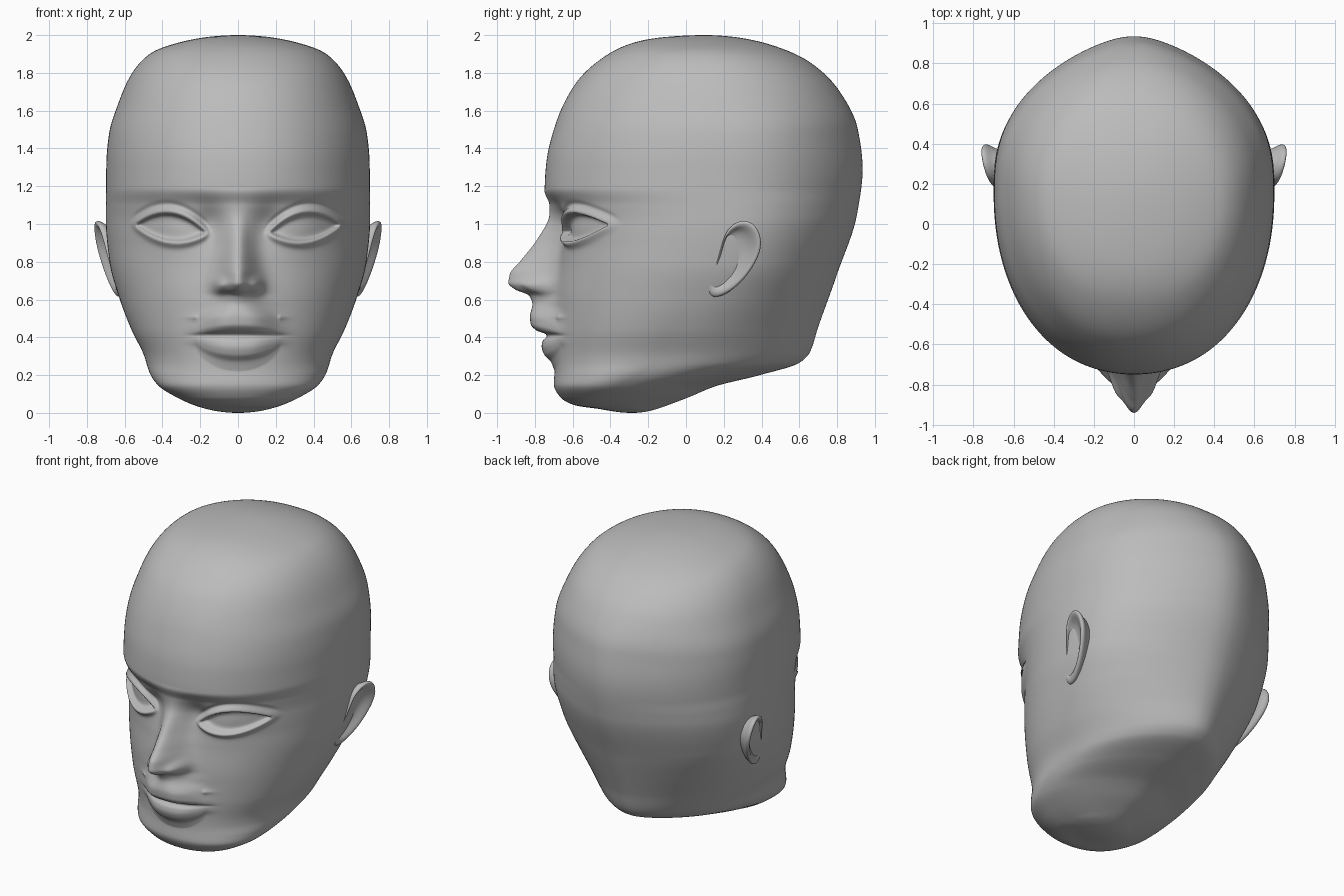
import bpy, bmesh, math
from math import sin, cos, pi, exp, acos, sqrt

if "Cube" in bpy.data.objects:
    bpy.data.objects.remove(bpy.data.objects["Cube"])

grey = bpy.data.materials.new("plain_grey")
grey.use_nodes = True
grey.diffuse_color = (0.5, 0.5, 0.5, 1)
grey.node_tree.nodes["Principled BSDF"].inputs["Base Color"].default_value = grey.diffuse_color


def smooth(a, b, v):
    t = min(1, max(0, (v - a) / (b - a)))
    return t * t * (3 - 2 * t)


def bump(v, centre, width):
    return exp(-((v - centre) / width) ** 2)


def curve(points, key=lambda z: z):
    """Monotone cubic through (height, value) points."""
    xs = [key(p[0]) for p in points]
    ys = [p[1] for p in points]
    n = len(xs)
    slope = [(ys[i + 1] - ys[i]) / (xs[i + 1] - xs[i]) for i in range(n - 1)]
    tan = [slope[0]]
    for a, b in zip(slope, slope[1:]):
        tan.append(2 * a * b / (a + b) if a * b > 0 else 0)
    tan.append(slope[-1])

    def value(z):
        x = min(xs[-1], max(xs[0], key(z)))
        i = max(k for k in range(n - 1) if xs[k] <= x)
        w = xs[i + 1] - xs[i]
        t = (x - xs[i]) / w
        return (ys[i] * (1 + 2 * t) * (1 - t) ** 2 + ys[i + 1] * t * t * (3 - 2 * t)
                + w * t * (1 - t) * (tan[i] * (1 - t) - tan[i + 1] * t))
    return value


def polar(z):
    return acos(max(-1, min(1, 1 - z)))


# Skull profiles by height: half width, face front and back
half_width = curve([(0, 0), (.03, .2), (.085, .33), (.143, .42), (.206, .465), (.31, .5),
                    (.445, .566), (.614, .63), (.8, .68), (1.03, .7), (1.32, .697), (1.476, .683),
                    (1.635, .635), (1.79, .566), (1.905, .46), (1.97, .275), (2, 0)], polar)
front = curve([(0, -.285), (.02, -.455), (.04, -.587), (.085, -.667), (.155, -.7), (.235, -.695),
               (.45, -.7), (.6, -.7), (.8, -.68), (.9, -.667), (1, -.665), (1.1, -.695),
               (1.19, -.748), (1.32, -.74), (1.53, -.69), (1.74, -.587), (1.87, -.455),
               (1.97, -.24), (2, .1)], polar)
back = curve([(0, -.285), (.045, -.085), (.085, .02), (.14, .153), (.2, .39), (.265, .6), (.32, .655),
              (.455, .7), (.735, .8), (1.05, .905), (1.29, .935), (1.5, .91), (1.7, .815),
              (1.857, .655), (1.95, .445), (2, .1)], polar)

# Nose and mouth: centre projection and spread by height
projection = curve([(.22, 0), (.27, .02), (.31, .055), (.35, .066), (.38, .06), (.405, .038), (.415, .04),
                    (.435, .09), (.47, .122), (.51, .126), (.577, .113), (.62, .13), (.655, .21),
                    (.69, .247), (.735, .244), (.8, .2), (.905, .13), (1.015, .065), (1.08, .035),
                    (1.19, 0)])
spread = curve([(.22, .17), (.4, .19), (.5, .18), (.57, .13), (.64, .1), (.7, .095), (.8, .085),
                (.95, .075), (1.05, .09), (1.19, .17)])


def face_relief(x, z):
    x = abs(x)
    zz = z
    if z < .57:  # lips taper towards the corners
        taper = sqrt(max(.15, 1 - (x / .24) ** 2))
        zz = .41 + (z - .41) / (taper + (1 - taper) * smooth(.5, .57, z))
    power = 2 + 1.2 * (1 - smooth(.5, .6, z))
    out = projection(zz) * exp(-(x / spread(z)) ** power)
    # nostril wings
    out += .055 * bump(x, .095, .035) * bump(z, .675, .04)
    # eyelids and sunken eye
    u = (x - .355) / .18
    v = z - .975 - .02 * u
    d = abs(v) - (.075 if v > 0 else .06) * (1 - u * u)
    if abs(u) < 1.6 and abs(v) < .3:
        out += .025 * bump(u, 0, .9) * bump(v, 0, .12)
        fade = 1 - smooth(.95, 1.25, abs(u))
        out += .026 * bump(d, .015, .022) * fade
        out -= .03 * (1 - smooth(-.008, .01, d))
        if v > 0:
            out -= .01 * bump(d, .055, .014) * fade
    # hollow beside the nose bridge
    out -= .025 * bump(x, .16, .06) * bump(z, 1.0, .08)
    return out


def finish(bm, name):
    bmesh.ops.recalc_face_normals(bm, faces=bm.faces)
    mesh = bpy.data.meshes.new(name)
    bm.to_mesh(mesh)
    bm.free()
    mesh.materials.append(grey)
    mesh.polygons.foreach_set("use_smooth", [True] * len(mesh.polygons))
    obj = bpy.data.objects.new(name, mesh)
    bpy.context.collection.objects.link(obj)
    return obj


def skin(bm, rings):
    for a, b in zip(rings, rings[1:]):
        for i in range(len(a)):
            j = (i + 1) % len(a)
            bm.faces.new((a[i], a[j], b[j], b[i]))
    bm.faces.new(rings[0][::-1])
    bm.faces.new(rings[-1])


# Head: horizontal sections with a rounded face and a tapered back
FRONT, BACK = 240, 80
angles = [-pi / 2 + pi * i / FRONT for i in range(FRONT)]
angles += [pi / 2 + pi * i / BACK for i in range(BACK)]
thetas = [.015 + 1.785 * i / 210 for i in range(210)]
thetas += [1.8 + (pi - 1.815) * i / 50 for i in range(51)]
bm = bmesh.new()
rings = []
for theta in thetas:
    z = 1 - cos(theta)
    w, f, b = half_width(z), front(z), back(z)
    mid = f + (b - f) * (.4 + .14 * smooth(.2, .8, z))
    crown = smooth(1.4, 2, z)
    ring = []
    for k, a in enumerate(angles):
        x = w * sin(a)
        s = min(1, abs(sin(a)))
        if k < FRONT:
            y = mid - (mid - f) * (1 - s ** 2.15) ** (1 / 2.15)
            if .15 < z < 1.3:
                y -= face_relief(x, z) * smooth(0, .3, cos(a))
        else:
            s = (sqrt(s * s + .0064) - .08) / (sqrt(1.0064) - .08)
            y = mid + (b - mid) * max(0, 1 - s ** (1.3 + .7 * crown)) ** (.4 + .1 * crown)
        ring.append(bm.verts.new((x, y, z)))
    rings.append(ring)
skin(bm, rings)
finish(bm, "head")

# Ears: outline rings forming the rim and the hollow
outline = [(.19, .9), (.22, .985), (.3, 1.03), (.375, 1.0), (.41, .9), (.375, .8), (.3, .69),
           (.2, .615), (.13, .605), (.105, .655), (.135, .74), (.17, .82)]
layers = [(.75, -.1), (.85, -.035), (.98, -.012), (1.0, .008), (.93, .02), (.8, .014),
          (.68, -.012), (.45, -.022), (.2, -.02)]
bm = bmesh.new()
rings = []
for scale, lift in layers:
    ring = []
    for py, pz in outline:
        y = .25 + (py - .25) * scale
        z = .85 + (pz - .85) * scale
        if scale < .7:  # hollow sits forward in the ear
            y -= .02
        x = .7 + .2 * (z - .85) + .22 * (y - .28) + lift
        ring.append(bm.verts.new((x, y, z)))
    rings.append(ring)
skin(bm, rings)
ears = finish(bm, "ears")
ears.modifiers.new("mirror", 'MIRROR').use_mirror_merge = False
sub = ears.modifiers.new("smooth", 'SUBSURF')
sub.levels = sub.render_levels = 2
